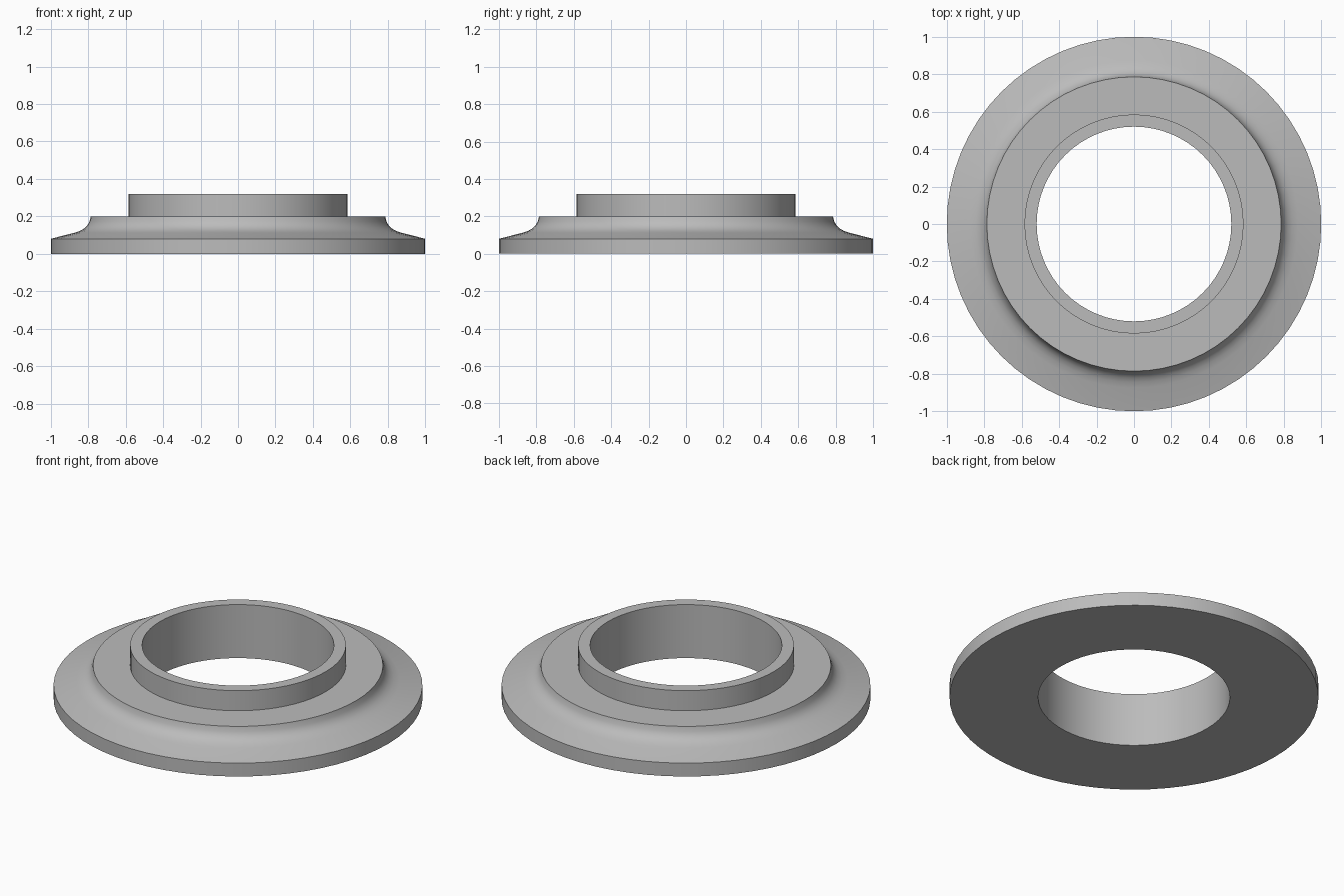
import bpy, bmesh, math

if "Cube" in bpy.data.objects:
    bpy.data.objects.remove(bpy.data.objects["Cube"])

SEGMENTS = 64

# Closed cross-section (radius, height) of the flanged ring
profile = [
    (0.52, 0.0), (1.0, 0.0), (1.0, 0.08),             # base disc
    (0.875, 0.112), (0.845, 0.122), (0.822, 0.135),   # sloped shoulder and fillet
    (0.805, 0.151), (0.793, 0.172), (0.786, 0.2),
    (0.585, 0.2), (0.585, 0.32), (0.52, 0.32),        # step and raised collar
]

# Revolve the cross-section around z
bm = bmesh.new()
rings = []
for i in range(SEGMENTS):
    a = 2 * math.pi * i / SEGMENTS
    rings.append([bm.verts.new((r * math.cos(a), r * math.sin(a), z)) for r, z in profile])
n = len(profile)
for i in range(SEGMENTS):
    p, q = rings[i], rings[(i + 1) % SEGMENTS]
    for j in range(n):
        k = (j + 1) % n
        bm.faces.new((p[j], q[j], q[k], p[k]))
bmesh.ops.recalc_face_normals(bm, faces=bm.faces)

mesh = bpy.data.meshes.new("flanged_ring")
bm.to_mesh(mesh)
bm.free()
ring = bpy.data.objects.new("flanged_ring", mesh)
bpy.context.collection.objects.link(ring)

# Plain grey finish
grey = bpy.data.materials.new("grey")
grey.diffuse_color = (0.5, 0.5, 0.5, 1)
grey.use_nodes = True
grey.node_tree.nodes["Principled BSDF"].inputs["Base Color"].default_value = grey.diffuse_color
mesh.materials.append(grey)

# Smooth curved walls, sharp rims
bpy.context.view_layer.objects.active = ring
ring.select_set(True)
bpy.ops.object.shade_smooth_by_angle(angle=math.radians(30))
